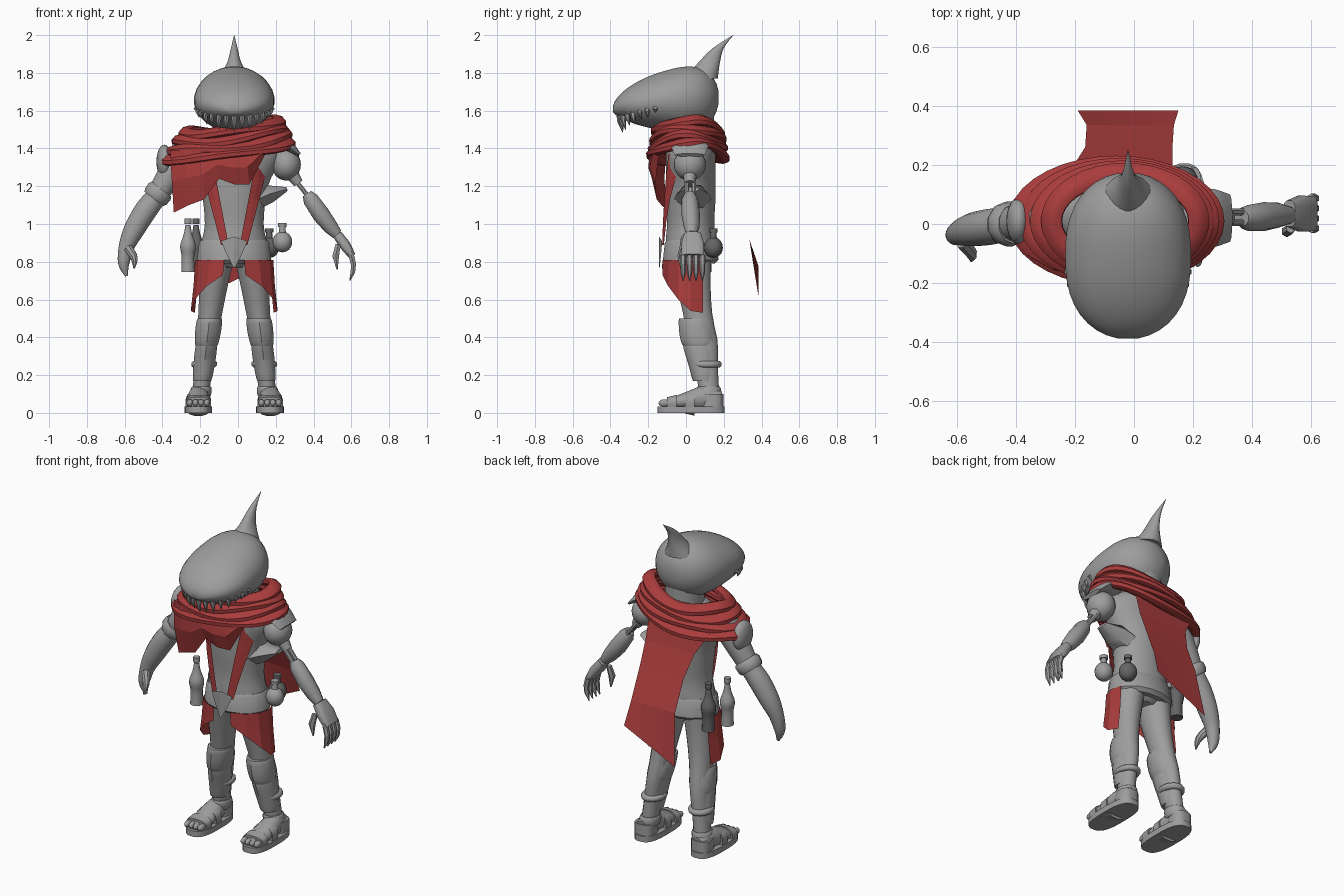
import bpy, bmesh, math
from mathutils import Vector, Matrix

if "Cube" in bpy.data.objects:
    bpy.data.objects.remove(bpy.data.objects["Cube"])


def material(name, color):
    mat = bpy.data.materials.new(name)
    mat.use_nodes = True
    mat.diffuse_color = (*color, 1)
    mat.node_tree.nodes["Principled BSDF"].inputs["Base Color"].default_value = (*color, 1)
    return mat


GREY = material("grey", (.34, .34, .34))
DARK = material("dark grey", (.13, .13, .13))
RED = material("cloth red", (.4, .045, .045))
MID = -.02  # body centre line
Y, Z = Vector((0, 1, 0)), Vector((0, 0, 1))


def finish(name, bm, mat, smooth=True):
    bmesh.ops.recalc_face_normals(bm, faces=bm.faces)
    for face in bm.faces:
        face.smooth = smooth
    for edge in bm.edges:
        edge.smooth = edge.calc_face_angle(0) < .75
    mesh = bpy.data.meshes.new(name)
    bm.to_mesh(mesh)
    bm.free()
    mesh.materials.append(mat)
    bpy.context.collection.objects.link(bpy.data.objects.new(name, mesh))


def spline(rings, steps=4):
    """Rounded run of rings through a few given ones."""
    padded = [rings[0], *rings, rings[-1]]
    result = []
    for quad in zip(padded, padded[1:], padded[2:], padded[3:]):
        for k in range(steps):
            t = k / steps
            result.append([b + (c - a) * t / 2 + (a - 2.5 * b + 2 * c - d / 2) * t * t
                           + (3 * b - a - 3 * c + d) / 2 * t ** 3 for a, b, c, d in zip(*quad)])
    return result + [rings[-1]]


def loft(name, rings, mat=GREY, axis=None, sides=16, power=1):
    """Skin over rings (x, y, z, half width, optional half depth); low power squares them."""
    bm = bmesh.new()
    centres = [Vector(ring[:3]) for ring in rings]
    loops = []
    for i, ring in enumerate(rings):
        along = axis or (centres[min(i + 1, len(rings) - 1)] - centres[max(i - 1, 0)]).normalized()
        across = (Z if axis == Y else Y).cross(along).normalized()
        deep = along.cross(across)
        loop = []
        for k in range(sides):
            angle = math.tau * (k + .5) / sides
            c, s = (math.copysign(abs(f) ** power, f) for f in (math.cos(angle), math.sin(angle)))
            loop.append(bm.verts.new(centres[i] + across * c * ring[3] + deep * s * ring[-1]))
        loops.append(loop)
    for low, high in zip(loops, loops[1:]):
        for k in range(sides):
            bm.faces.new((low[k], low[k - 1], high[k - 1], high[k]))
    bm.faces.new(loops[0])
    bm.faces.new(loops[-1])
    finish(name, bm, mat)


def ball(name, location, size, mat=GREY):
    bm = bmesh.new()
    bmesh.ops.create_uvsphere(bm, u_segments=20, v_segments=12, radius=1,
                              matrix=Matrix.LocRotScale(Vector(location), None, Vector(size)))
    finish(name, bm, mat)


def sheet(name, rows, mat=RED):
    bm = bmesh.new()
    grid = [[bm.verts.new(point) for point in row] for row in rows]
    for upper, lower in zip(grid, grid[1:]):
        for k in range(len(upper) - 1):
            bm.faces.new((upper[k], upper[k + 1], lower[k + 1], lower[k]))
    finish(name, bm, mat, False)


def scarf_fold(level):
    """One tilted, sagging wrap of the scarf; higher levels are smaller."""
    bm = bmesh.new()
    segments, sides = 36, 8
    grid = []
    for i in range(segments):
        turn = math.tau * i / segments
        c, s = math.cos(turn), math.sin(turn)
        rx, ry = .33 - .027 * level, .185 - .008 * level
        z = 1.39 + .042 * level + .13 * rx * c - .025 * s * s + .01 * math.sin(3 * turn + 2 * level)
        row = []
        for j in range(sides):
            angle = math.tau * j / sides
            out = .036 * math.cos(angle) - .012 * math.sin(angle)
            row.append(bm.verts.new((.01 * level - .06 + (rx + out) * c, .01 + (ry + out) * s,
                                     z + .03 * math.sin(angle))))
        grid.append(row)
    for i in range(segments):
        for j in range(sides):
            bm.faces.new((grid[i - 1][j - 1], grid[i][j - 1], grid[i][j], grid[i - 1][j]))
    finish("scarf_fold", bm, RED)


# Head: an egg that is taller towards the back
head = []
for i in range(1, 20):
    t = (1 - math.cos(math.pi * i / 20)) / 2
    full = math.sqrt(1 - abs(2 * t - 1) ** 2.5)
    head.append((MID, .565 * t - .39, 1.6 + .07 * t ** .4, .214 * full, full * (.1 + .12 * t)))
loft("head", head, axis=Y, sides=28)
loft("head_fin", spline([(MID, .08, 1.77, .09, .09), (MID, .12, 1.85, .04, .06),
                         (MID, .17, 1.93, .018, .03), (MID, .25, 2, .001, .001)]), axis=Z)

# Teeth hang in an arc under the snout
for i in range(15):
    angle = math.radians(12 * i - 84)
    c, s = math.cos(angle), math.sin(angle)
    x, y, z = MID + .185 * s, -.14 - .21 * c, 1.59 + .04 * s * s
    length = .035 + .06 * c + .01 * (i % 2)
    loft("tooth", [(x, y, z, .02), (x + .02 * s, y, z - length / 2, .013),
                   (x + .01 * s, y + .015 * c, z - length, .001)], axis=Z, sides=6)

# Torso, with depth limited so that the shoulders stay flat
torso = spline([(.77, .1), (.85, .18), (1, .157), (1.2, .18), (1.36, .24), (1.47, .11)])
loft("torso", [(MID, .025, z, w, min(.8 * w, .133)) for z, w in torso], axis=Z, sides=24)
loft("neck", [(MID, .04, z, .11) for z in (1.4, 1.6)], axis=Z)
loft("hip_wrap", [(MID, .025, z, w, w - .05) for z, w in ((.79, .18), (.81, .2), (.9, .19), (.915, .18))],
     axis=Z)
sheet("belt_point", [[(MID - half, half / 5 - .14, z), (MID, -.143, z + half / 3),
                      (MID + half, half / 5 - .14, z)]
                     for z, half in ((.91, .07), (.85, .045), (.77, .005))], GREY)

# Scarf, front drape and cape
for level in range(4):
    scarf_fold(level)
drape = []
for k, hem in enumerate((1.06, 1.1, 1.13, 1.24, 1.21, 1.21, 1.36)):
    x = .08 * k - .36
    y = -.19 * math.sqrt(1 - ((x + .06) / .36) ** 2)
    drape.append([(x, y, 1.39), (x + .01, y - .01, (1.39 + hem) / 2), (x + .02, y + .02, hem)])
sheet("scarf_drape", list(zip(*drape)))
sheet("cape", [[(left + (right - left) * k / 4, y, z + tilt * (k - 2)) for k in range(5)]
               for left, right, y, z, tilt in (
    (-.28, .13, .17, 1.37, 0), (-.2, .13, .205, 1.24, 0), (-.165, .13, .26, 1.1, 0),
    (-.16, .135, .335, .92, 0), (-.19, .15, .383, .7, .04))])


def chest_front(x):
    return .025 - .153 * math.sqrt(max(.08, 1 - (x / .19) ** 2))


for side in (-1, 1):
    prefix = "left_" if side > 0 else "right_"

    def leg_shell(name, top, bottom, grow=0, forward=0, sides=16):
        """A stretch of the leg, swollen and moved forward to make armour."""
        rings = []
        for i in range(13):
            z = top + (bottom - top) * i / 12
            r = .045 + .07 * z * z
            calf = .016 * math.exp(-((z - .37) / .1) ** 2)
            bulge = grow * (.3 + .7 * math.sin(math.pi * i / 12) ** .5)
            y = .075 + .05 * math.cos(math.pi * z / .9) - forward
            rings.append((MID + side * (.19 - .12 * z), y, z, r + bulge, 1.2 * r + calf + bulge))
        loft(prefix + name, rings, axis=Z, sides=sides)

    # Leg and its armour
    leg_shell("leg", .86, .06)
    leg_shell("knee_pad", .5, .35, .014, .02, 10)
    leg_shell("shin_plate", .37, .17, .01, .02, 10)
    leg_shell("calf_band", .275, .24, .02)
    leg_shell("ankle_cuff", .14, .08, .012)

    # Chest strap and hip cloth
    strap = []
    for i in range(5):
        rise = .12 * i
        inner, outer = .03 + .19 * rise, .07 + .26 * rise
        strap.append([(MID + side * x, chest_front(x), .89 + rise)
                      for x in (inner, (inner + outer) / 2, outer)])
    sheet(prefix + "strap", strap)
    cloth = []
    for k, hem in enumerate((.73, .67, .6, .54, .53)):
        angle = math.radians(25 * k - 75)
        cloth.append([(MID + side * flare * math.cos(angle), .025 + .155 * math.sin(angle), z)
                      for flare, z in ((.207, .81), (.215, (.81 + hem) / 2), (.23, hem))])
    sheet(prefix + "hip_cloth", list(zip(*cloth)))

    # Sandal and foot
    x = MID + side * .19
    loft(prefix + "sole", [(x, .027, z, .074, .178) for z in (0, .035)], axis=Z, sides=28, power=.7)
    loft(prefix + "foot", spline([(x, -.13, .045, .045, .015), (x, -.03, .06, .062, .04),
                                  (x, .1, .08, .055, .065), (x, .19, .07, .04, .045)]), axis=Y)
    for y, height in ((-.075, .04), (.02, .06)):
        loft(prefix + "sandal_strap", [(x, y + d, .05, .068, height + d / 4) for d in (-.025, .025)],
             axis=Y, power=.7)
    loft(prefix + "heel_guard", [(x, .14, z, .058) for z in (.03, .1)], axis=Z, power=.7)
    for k in range(4):
        ball(prefix + "toe", (x + .03 * (k - 1.5), -.115, .052), (.017, .03, .02))

# Right arm: flesh, with a band and a curled hand
loft("right_arm", spline([(-.28, .02, 1.38, .08), (-.36, .01, 1.26, .07), (-.43, 0, 1.15, .058),
                          (-.49, -.01, 1.07, .061), (-.55, -.02, .97, .056), (-.59, -.03, .88, .042),
                          (-.605, -.04, .79, .03), (-.59, -.045, .725, .008)]))
loft("right_thumb", spline([(-.58, -.06, .87, .025), (-.55, -.1, .82, .02), (-.55, -.125, .765, .004)]),
     sides=8)
loft("right_arm_band", [(-.405 - d, 0, 1.185 - 1.3 * d, r) for d, r in
                        ((0, .068), (.01, .077), (.03, .075), (.04, .066))], sides=10)
ball("right_shoulder_pad", (-.39, .01, 1.33), (.042, .08, .09))

# Left arm: mechanical
ball("left_shoulder_ball", (.255, .02, 1.315), (.078, .085, .085))
loft("left_shoulder_cap", spline([(.17, .02, 1.42, .03, .07), (.25, .02, 1.42, .035, .1),
                                  (.325, .02, 1.365, .012, .08)]), sides=10)
loft("left_armpit_plate", [(.1, .035, 1.13, .06, .1), (.17, .035, 1.16, .055, .085),
                           (.26, .035, 1.185, .012, .04)], sides=6)
loft("left_elbow_socket", [(.285, .02, 1.265, .038), (.32, .02, 1.215, .028)], sides=10)
for y in (.005, .04):
    loft("left_arm_rod", [(.29, y, 1.25, .013), (.4, y, 1.11, .013)], sides=8)
loft("left_forearm", [(.365, .02, 1.16, .028), (.385, .02, 1.13, .044), (.44, .025, 1.05, .049),
                      (.49, .03, .985, .042), (.525, .03, .945, .03)], sides=10)
loft("left_wrist", [(.51, .03, .965, .02), (.55, .03, .915, .02)], sides=8)
loft("left_palm", [(.525, .035, .945, .026, .045), (.565, .035, .89, .03, .062),
                   (.605, .035, .83, .02, .06)], sides=12, power=.6)
for k in range(4):
    y = .034 * k - .015
    loft("left_finger", [(.6, y, .835, .016), (.612, y, .785, .016)], sides=6)
    loft("left_fingertip", [(.612, y, .79, .015), (.608, y, .745, .014), (.592, y, .7, .003)], sides=6)
loft("left_thumb", [(.53, -.015, .89, .016), (.517, -.025, .83, .02), (.525, -.025, .76, .004)], sides=6)

# Belt items: a bottle and a round flask in each colour
bottle = spline([(0, .036), (.08, .034), (.14, .042), (.2, .023), (.25, .014)])
for x, y, mat in ((-.265, -.02, GREY), (-.222, .1, DARK)):
    loft("bottle", [(x, y, .745 + h, r) for h, r in bottle], mat, axis=Z)
    loft("bottle_cap", [(x, y, z, .019) for z in (1, 1.03)], mat, axis=Z)
for x, y, z, mat in ((.235, .02, .905, GREY), (.165, .145, .875, DARK)):
    ball("flask", (x, y, z), (.052, .05, .055), mat)
    loft("flask_neck", [(x, y, z + .04, .02), (x, y, z + .08, .016)], mat, axis=Z)
    loft("flask_stopper", [(x, y, z + h, .023) for h in (.08, .1)], mat, axis=Z)
